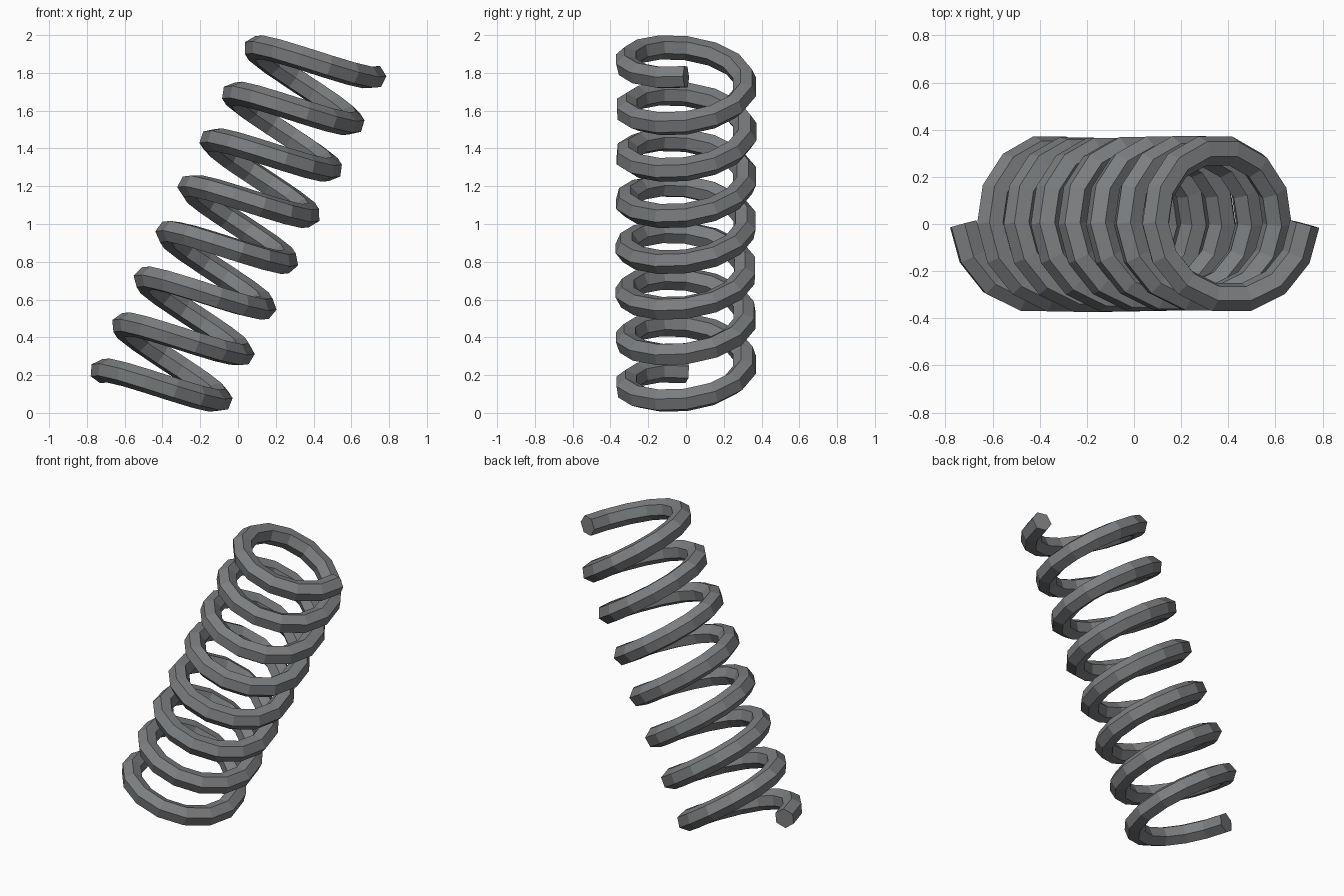
import bpy, bmesh
from math import sin, cos, pi, radians
from mathutils import Vector, Matrix

cube = bpy.data.objects.get("Cube")
if cube:
    bpy.data.objects.remove(cube, do_unlink=True)

# Coil proportions
TURNS, STEPS, SIDES = 7.5, 14, 6
COIL_R, WIRE_R, PITCH = 0.318, 0.064, 0.2707
TILT = radians(25.5)

# Steel material
steel = bpy.data.materials.new("steel_grey")
steel.use_nodes = True
colour = (0.2, 0.21, 0.218, 1)
steel.diffuse_color = colour
steel.node_tree.nodes["Principled BSDF"].inputs["Base Color"].default_value = colour

# Leaning helix path, from the top end down to the bottom end
lean = Matrix.Rotation(TILT, 3, 'Y')
count = int(TURNS * STEPS)
path = []
for i in range(count + 1):
    a = -2 * pi * i / STEPS
    height = PITCH * (TURNS / 2 - i / STEPS)
    path.append(lean @ Vector((COIL_R * cos(a), COIL_R * sin(a), height))
                + Vector((0, 0, 1)))

# Wire direction at each path point: chord at the ends, bisector between
chords = [(b - a).normalized() for a, b in zip(path, path[1:])]
tangents = [chords[0]]
tangents += [(a + b).normalized() for a, b in zip(chords, chords[1:])]
tangents.append(chords[-1])

# Sweep a hexagon along the path with the least twist
bm = bmesh.new()
normal = Vector((cos(radians(3)), 0, sin(radians(3))))
rings = []
previous = tangents[0]
for point, tangent in zip(path, tangents):
    normal = previous.rotation_difference(tangent) @ normal
    normal = (normal - tangent * normal.dot(tangent)).normalized()
    side = tangent.cross(normal)
    rings.append([bm.verts.new(point + WIRE_R * (normal * cos(2 * pi * k / SIDES)
                                                 + side * sin(2 * pi * k / SIDES)))
                  for k in range(SIDES)])
    previous = tangent
for r, s in zip(rings, rings[1:]):
    for k in range(SIDES):
        n = (k + 1) % SIDES
        bm.faces.new((r[k], r[n], s[n], s[k]))

# Flat end caps
bm.faces.new(rings[0])
bm.faces.new(rings[-1])
bmesh.ops.recalc_face_normals(bm, faces=bm.faces[:])

mesh = bpy.data.meshes.new("coil_spring")
bm.to_mesh(mesh)
bm.free()
mesh.materials.append(steel)
spring = bpy.data.objects.new("coil_spring", mesh)
bpy.context.collection.objects.link(spring)
